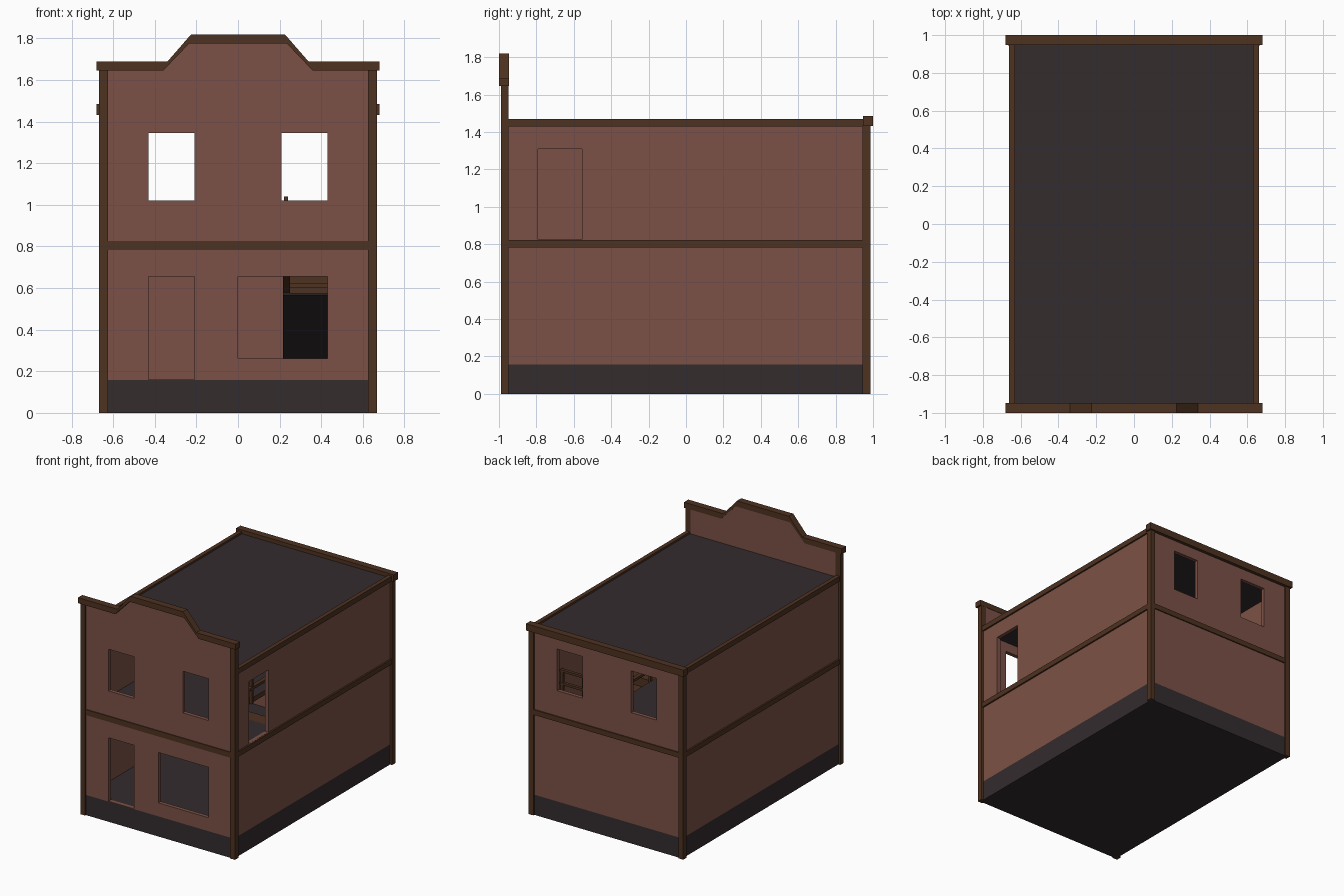
import bpy
import bmesh
from mathutils import Vector

if "Cube" in bpy.data.objects:
    bpy.data.objects.remove(bpy.data.objects["Cube"])


def material(name, rgb):
    m = bpy.data.materials.new(name)
    m.use_nodes = True
    m.diffuse_color = (*rgb, 1)
    bsdf = m.node_tree.nodes["Principled BSDF"]
    bsdf.inputs["Base Color"].default_value = (*rgb, 1)
    bsdf.inputs["Roughness"].default_value = 0.9
    return m


WALL = material("red brown plaster", (0.2, 0.083, 0.061))
WOOD = material("dark wood", (0.076, 0.032, 0.015))
GREY = material("charcoal", (0.034, 0.025, 0.027))


def prism(name, points, axis, lo, hi, mat):
    """Extrude a flat outline along x or y between lo and hi."""
    bm = bmesh.new()
    place = (lambda a, b: (lo, a, b)) if axis == "x" else (lambda a, b: (a, lo, b))
    face = bm.faces.new([bm.verts.new(place(a, b)) for a, b in points])
    new = bmesh.ops.extrude_face_region(bm, geom=[face])["geom"]
    step = Vector((hi - lo, 0, 0)) if axis == "x" else Vector((0, hi - lo, 0))
    bmesh.ops.translate(bm, vec=step, verts=[g for g in new if isinstance(g, bmesh.types.BMVert)])
    bmesh.ops.recalc_face_normals(bm, faces=bm.faces)
    mesh = bpy.data.meshes.new(name)
    bm.to_mesh(mesh)
    bm.free()
    mesh.materials.append(mat)
    ob = bpy.data.objects.new(name, mesh)
    bpy.context.collection.objects.link(ob)
    return ob


def box(name, x, y, z, mat):
    outline = [(x[0], z[0]), (x[1], z[0]), (x[1], z[1]), (x[0], z[1])]
    return prism(name, outline, "y", y[0], y[1], mat)


def cut(ob, openings):
    """Cut box-shaped openings through a part."""
    for x, y, z in openings:
        cutter = box("cutter", x, y, z, ob.data.materials[0])
        cutter.hide_render = True
        mod = ob.modifiers.new("opening", "BOOLEAN")
        mod.operation = "DIFFERENCE"
        mod.solver = "EXACT"
        mod.object = cutter
        graph = bpy.context.evaluated_depsgraph_get()
        mesh = bpy.data.meshes.new_from_object(ob.evaluated_get(graph))
        ob.modifiers.clear()
        ob.data = mesh
        bpy.data.objects.remove(cutter)


def mirror_points(half):
    return half + [(-x, z) for x, z in reversed(half)]


BASE, FLOOR, ROOF = 0.157, 0.82, 1.44
LEFT, RIGHT = (0.21, 0.43), (-0.43, -0.21)
WINDOW_Z = (1.02, 1.345)
FRONT_Y, BACK_Y = (-0.98, -0.95), (0.945, 0.975)

# Foundation and roof
box("foundation", (-0.65, 0.65), (-0.98, 0.975), (0, BASE), GREY)
box("roof", (-0.64, 0.64), (-0.955, 0.96), (1.42, 1.455), GREY)

# Front wall with stepped parapet
outline = mirror_points([(-0.65, BASE), (-0.65, 1.66), (-0.352, 1.66), (-0.23, 1.795)])
front = prism("front_wall", outline, "y", *FRONT_Y, WALL)
through = (-1.1, -0.9)
cut(front, [(LEFT, through, WINDOW_Z), (RIGHT, through, WINDOW_Z),
            (RIGHT, through, (0.16, 0.655)), ((0, 0.43), through, (0.262, 0.655))])

# Back and side walls
back = box("back_wall", (-0.65, 0.65), BACK_Y, (BASE, 1.45), WALL)
cut(back, [(span, (0.9, 1.1), WINDOW_Z) for span in (LEFT, RIGHT)])
side_y = (FRONT_Y[1], BACK_Y[0])
box("right_wall", (-0.65, -0.62), side_y, (BASE, 1.45), WALL)
left = box("left_wall", (0.62, 0.65), side_y, (BASE, 1.45), WALL)
cut(left, [((0.5, 0.8), (-0.79, -0.555), (FLOOR + 0.004, 1.31))])

# Corner posts, side bands and eaves
for side, s in (("left", 1), ("right", -1)):
    x = sorted((s * 0.625, s * 0.667))
    box(f"{side}_front_post", x, (-0.99, -0.948), (0, 1.66), WOOD)
    box(f"{side}_back_post", x, (0.945, 0.987), (0, 1.45), WOOD)
    trim = sorted((s * 0.63, s * 0.662))
    box(f"{side}_eave", trim, (-0.95, 0.95), (1.43, 1.47), WOOD)
    band = sorted((s * 0.645, s * 0.662))
    box(f"{side}_band", band, (-0.95, 0.95), (0.783, 0.823), WOOD)
box("front_band", (-0.63, 0.63), (-0.987, -0.975), (0.783, 0.826), WOOD)
box("back_band", (-0.63, 0.63), (0.97, 0.984), (0.783, 0.823), WOOD)
box("back_cornice", (-0.68, 0.68), (0.947, 1.0), (1.432, 1.485), WOOD)

# Parapet coping follows the front wall outline
upper = mirror_points([(-0.68, 1.688), (-0.34, 1.688), (-0.225, 1.82)])
lower = mirror_points([(-0.68, 1.645), (-0.36, 1.645), (-0.235, 1.775)])
prism("parapet_coping", upper + lower[::-1], "y", -1.0, -0.947, WOOD)

# Upper floor with stairwell
STAIR_X = (0.215, 0.62)
TOP_Y, FOOT_Y = -0.45, 0.64
slab = box("upper_floor", (-0.62, 0.62), side_y, (0.785, FLOOR), GREY)
cut(slab, [((STAIR_X[0], 0.7), (TOP_Y, FOOT_Y), (0.7, 0.9))])
box("stairwell_edge", (0.215, 0.222), (TOP_Y, FOOT_Y), (0.783, FLOOR), WOOD)

# Staircase rising towards the front
steps = 10
run, rise = (FOOT_Y - TOP_Y) / steps, (FLOOR - BASE) / steps
for i in range(steps):
    y, z = FOOT_Y - i * run, BASE + (i + 1) * rise
    box(f"tread_{i + 1}", (0.25, 0.62), (y - run, y), (z - 0.02, z), WOOD)
    box(f"riser_{i + 1}", (0.25, 0.62), (y - 0.012, y), (z - rise, z), WOOD)


def slope(y):
    return BASE + (FOOT_Y - y) / run * rise


stringer = [(FOOT_Y, BASE), (FOOT_Y, BASE + 0.07), (TOP_Y, FLOOR), (TOP_Y, FLOOR - 0.08),
            (FOOT_Y - 0.1, BASE)]
prism("stair_stringer", stringer, "x", 0.217, 0.25, WOOD)
y_break = -0.18
soffit = [(FOOT_Y - 0.12, BASE), (y_break, slope(y_break) - 0.09),
          (y_break, slope(y_break) - 0.08), (FOOT_Y - 0.1, BASE)]
prism("stair_soffit", soffit, "x", 0.216, 0.62, GREY)

# Railing around the stairwell
for i in range(5):
    y = TOP_Y + 0.015 + i * (FOOT_Y - TOP_Y) / 4
    box(f"rail_post_{i + 1}", (0.22, 0.24), (y - 0.01, y + 0.01), (0.785, 1.04), WOOD)
box("wall_rail_post", (0.595, 0.615), (0.645, 0.665), (FLOOR, 1.018), WOOD)
box("middle_rail_post", (0.41, 0.43), (0.645, 0.665), (FLOOR, 1.018), WOOD)
for name, z in (("hand", 1.0), ("middle", 0.9)):
    box(f"{name}_rail", (0.215, 0.245), (TOP_Y, 0.67), (z, z + 0.02), WOOD)
    box(f"{name}_cross_rail", (0.23, 0.62), (0.643, 0.667), (z, z + 0.018), WOOD)
